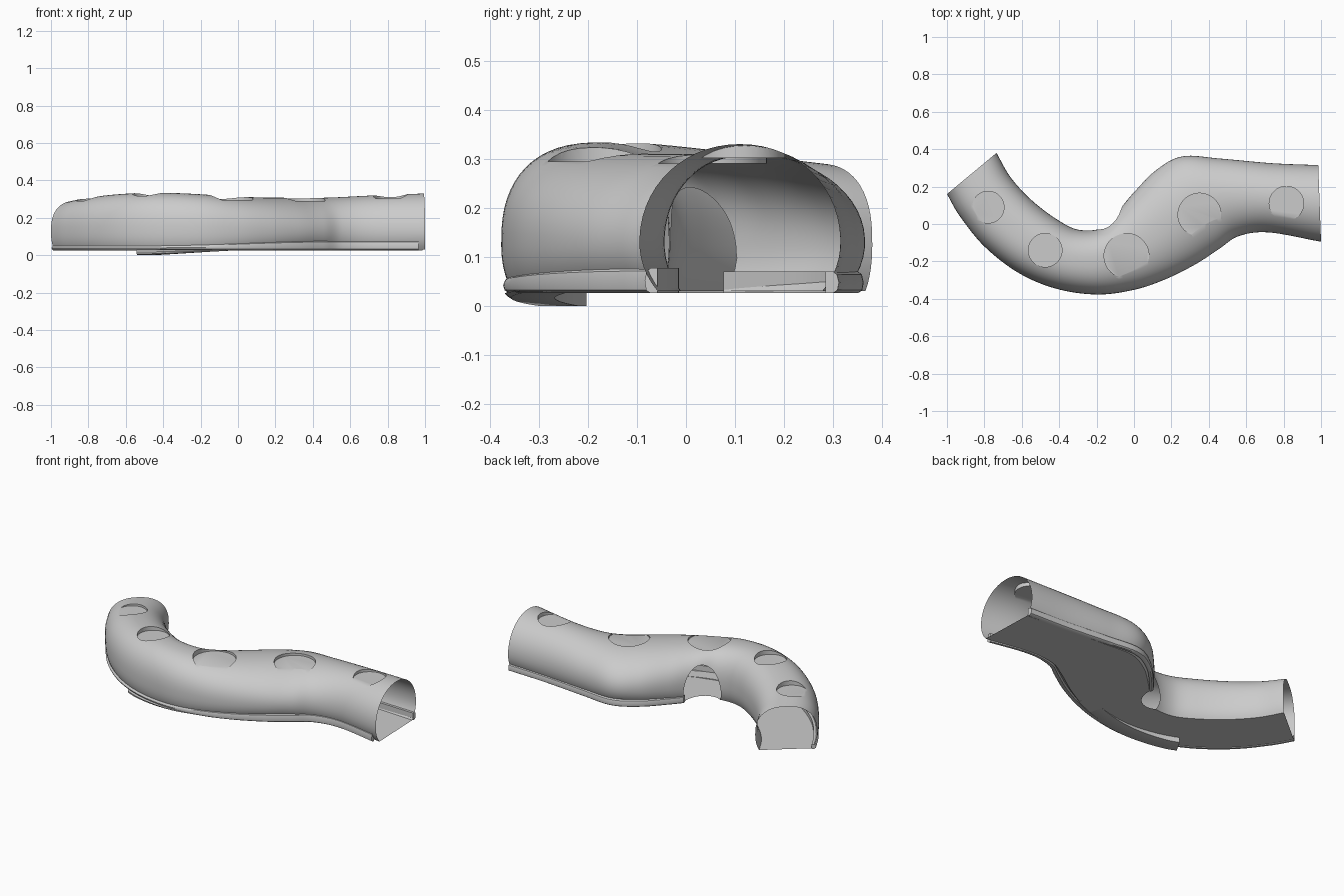
import bpy, bmesh, math
from mathutils import Vector

if "Cube" in bpy.data.objects:
    bpy.data.objects.remove(bpy.data.objects["Cube"])

# Plan of the curved tunnel: (front edge x, y, back edge x, y, crown height)
STATIONS = [
    (-1.0, .16, -.735, .38, .29), (-.93, .04, -.66, .25, .305),
    (-.80, -.12, -.55, .13, .322), (-.62, -.26, -.42, .03, .333),
    (-.42, -.345, -.30, -.03, .333), (-.20, -.377, -.17, -.02, .325),
    (0, -.352, -.085, .07, .313), (.17, -.295, 0, .17, .31),
    (.33, -.215, .12, .29, .309), (.46, -.13, .26, .362, .306),
    (.56, -.065, .46, .35, .309), (.72, -.045, .74, .325, .32),
    (1.0, -.095, .985, .315, .33)]
MID, FLOOR, DROP = .13, .03, .17


def catmull(pts, per):
    p = [2 * Vector(pts[0]) - Vector(pts[1])] + [Vector(q) for q in pts]
    p.append(2 * p[-1] - p[-2])
    out = []
    for i in range(1, len(p) - 2):
        a, b, c, d = p[i - 1:i + 3]
        for k in range(per):
            t = k / per
            out.append(.5 * (2 * b + (c - a) * t + (2 * a - 5 * b + 4 * c - d) * t * t
                             + (3 * b - a - 3 * c + d) * t ** 3))
    return out + [p[-2]]


SPINE = catmull(STATIONS, 8)


def add_object(name, bm, smooth=True):
    bmesh.ops.recalc_face_normals(bm, faces=bm.faces)
    me = bpy.data.meshes.new(name)
    bm.to_mesh(me)
    bm.free()
    ob = bpy.data.objects.new(name, me)
    bpy.context.collection.objects.link(ob)
    if smooth:
        finish(ob)
    return ob


def finish(ob):
    bpy.ops.object.select_all(action='DESELECT')
    ob.select_set(True)
    bpy.context.view_layer.objects.active = ob
    bpy.ops.object.shade_smooth_by_angle(angle=math.radians(35))


def loft(rings):
    bm = bmesh.new()
    vs = [[bm.verts.new(p) for p in r] for r in rings]
    n = len(vs[0])
    for a, b in zip(vs, vs[1:]):
        for i in range(n):
            j = (i + 1) % n
            bm.faces.new((a[i], a[j], b[j], b[i]))
    bm.faces.new(vs[0])
    bm.faces.new(vs[-1][::-1])
    return bm


def spow(v, e):
    return math.copysign(abs(v) ** e, v)


# Tunnel body: slightly squared arch with a flat floor
def section(s, n=40):
    f, b = Vector(s[0:2]), Vector(s[2:4])
    c, h = (f + b) / 2, (f - b) / 2
    k = 2.4 - .35 * max(0, min(1, (c.x + .1) / .4))
    a0 = -math.asin(((MID - FLOOR) / DROP) ** (k / 2))
    ring = []
    for i in range(n + 1):
        a = a0 + (math.pi - 2 * a0) * i / n
        q = c + h * spow(math.cos(a), 2 / k)
        rz = s[4] - MID if 0 < a < math.pi else DROP
        ring.append((q.x, q.y, MID + rz * spow(math.sin(a), 2 / k)))
    return ring


tunnel = add_object("tunnel_shell", loft([section(s) for s in SPINE]), False)


def cut(cutter):
    cutter.hide_render = True
    m = tunnel.modifiers.new("cut", 'BOOLEAN')
    m.object, m.operation, m.solver = cutter, 'DIFFERENCE', 'EXACT'


# Shallow round flats along the crown
helpers = []
for x, y, r, z in ((.815, .11, .092, .302), (.35, .05, .115, .29), (-.04, -.17, .12, .294),
                   (-.475, -.14, .09, .307), (-.78, .09, .085, .29)):
    bpy.ops.mesh.primitive_cylinder_add(vertices=48, radius=r, depth=.3, location=(x, y, z + .15))
    helpers.append(bpy.context.object)

# Domed side opening on the inner bend
DC, DR = Vector((-.15, .062, .03)), Vector((.105, .125, .26))
bpy.ops.mesh.primitive_uv_sphere_add(segments=48, ring_count=24, radius=1, location=DC)
bpy.context.object.scale = DR
helpers.append(bpy.context.object)
for i, h in enumerate(helpers):
    h.name = "recess_cutter_%d" % i
    cut(h)

bpy.context.view_layer.update()
dg = bpy.context.evaluated_depsgraph_get()
bm = bmesh.new()
bm.from_object(tunnel, dg)
tunnel.modifiers.clear()

# Open the two ends and the side opening
dead = []
for f in bm.faces:
    d = f.calc_center_median() - DC
    inside = (d.x / DR.x) ** 2 + (d.y / DR.y) ** 2 + (d.z / DR.z) ** 2 < 1.002
    if inside or (len(f.verts) > 20 and abs(f.normal.z) < .3):
        dead.append(f)
bmesh.ops.delete(bm, geom=dead, context='FACES')
bm.to_mesh(tunnel.data)
bm.free()
finish(tunnel)
for h in helpers:
    bpy.data.objects.remove(h, do_unlink=True)


# Lips swept along the lower edges
def lip(name, side, x0, x1, inner, outer, low, high):
    rings = []
    for s in SPINE:
        f, b = Vector(s[0:2]), Vector(s[2:4])
        p, q = (f, b) if side == 'front' else (b, f)
        if not x0 <= p.x <= x1:
            continue
        d = (p - q).normalized()
        lo, hi = low(p.x), high(p.x)
        mid = (lo + hi) / 2
        prof = ((-inner, lo), (outer - .012, lo), (outer - .003, lo + .006), (outer, mid),
                (outer - .004, hi - .006), (outer - .012, hi), (-inner, hi))
        rings.append([(p.x + d.x * o, p.y + d.y * o, z) for o, z in prof])
    add_object(name, loft(rings))


lip("front_lip", 'front', -1, .97, .03, -.004, lambda x: .026,
    lambda x: .065 + .012 * math.sin(max(-1.5, min(1.5, 3 * x))))
lip("front_skirt", 'front', -.57, .2, .11, -.008,
    lambda x: .032 * max(0, min(1, (x + .5) / .6)), lambda x: .034)
lip("back_lip", 'back', -.06, 1, .03, -.003, lambda x: .026, lambda x: .07)
